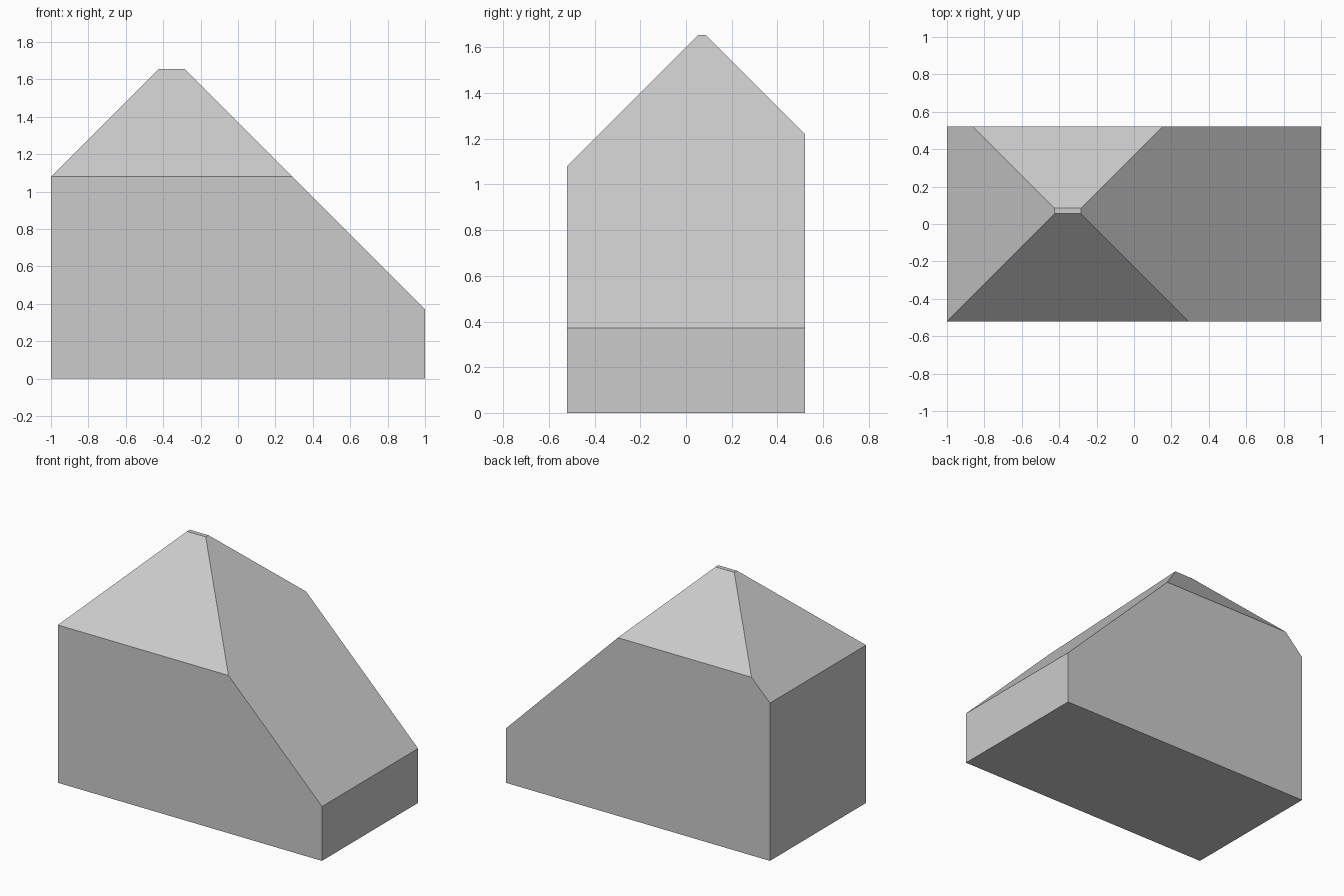
import bpy, bmesh
from mathutils import Vector

if "Cube" in bpy.data.objects:
    bpy.data.objects.remove(bpy.data.objects["Cube"])

HALF_X, HALF_Y, TOP = 1.0, 0.52, 1.655

# Solid block
bm = bmesh.new()
bmesh.ops.create_cube(bm, size=1.0)
for v in bm.verts:
    v.co = Vector((v.co.x * 2 * HALF_X, v.co.y * 2 * HALF_Y, (v.co.z + 0.5) * TOP))


def slope(point, normal):
    """Slice off everything beyond a plane and cap the cut."""
    geom = bm.verts[:] + bm.edges[:] + bm.faces[:]
    cut = bmesh.ops.bisect_plane(bm, geom=geom, dist=1e-6, plane_co=point,
                                 plane_no=normal, clear_outer=True)
    edges = [e for e in cut["geom_cut"] if isinstance(e, bmesh.types.BMEdge)]
    bmesh.ops.contextual_create(bm, geom=edges)


# Four 45 degree roof slopes: left, right, front, back
slope((-HALF_X, 0, 1.08), (-1, 0, 1))
slope((HALF_X, 0, 0.372), (1, 0, 1))
slope((0, -HALF_Y, 1.08), (0, -1, 1))
slope((0, HALF_Y, 1.22), (0, 1, 1))

bmesh.ops.recalc_face_normals(bm, faces=bm.faces)
mesh = bpy.data.meshes.new("hipped_block")
bm.to_mesh(mesh)
bm.free()
block = bpy.data.objects.new("hipped_block", mesh)
bpy.context.collection.objects.link(block)
